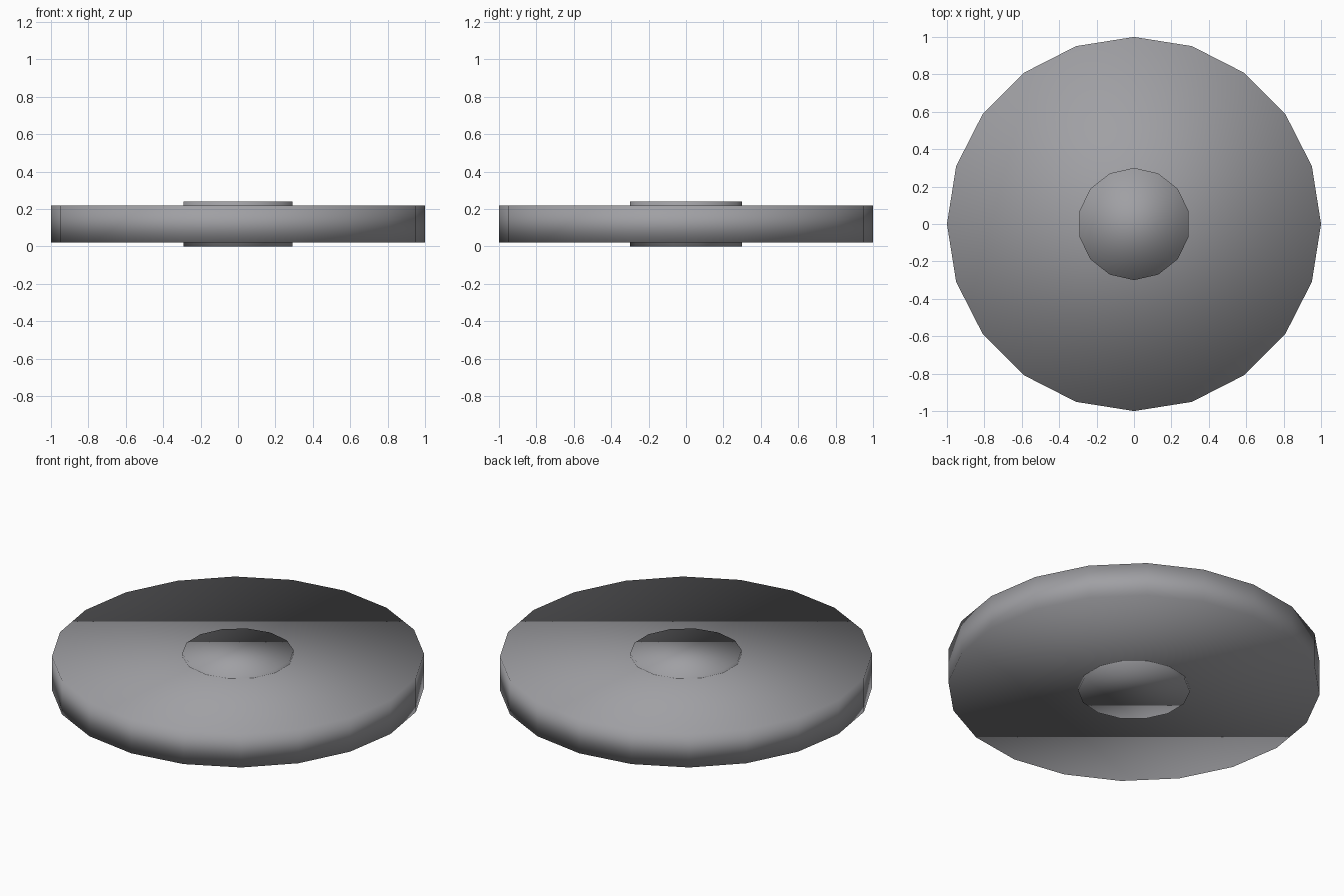
import bpy

if "Cube" in bpy.data.objects:
    bpy.data.objects.remove(bpy.data.objects["Cube"])

# Dark, slightly cool grey shared by both parts
grey = bpy.data.materials.new("dark_grey")
grey.diffuse_color = (0.35, 0.35, 0.37, 1)
grey.use_nodes = True
grey.node_tree.nodes["Principled BSDF"].inputs["Base Color"].default_value = grey.diffuse_color


def disc(name, sides, radius, z0, z1):
    """Upright capped cylinder with a vertex on +y, fully smooth shaded."""
    bpy.ops.mesh.primitive_cylinder_add(
        vertices=sides, radius=radius, depth=z1 - z0,
        location=(0, 0, (z0 + z1) / 2))
    obj = bpy.context.object
    obj.name = name
    obj.data.materials.append(grey)
    bpy.ops.object.shade_smooth()
    return obj


# Wide wheel body
disc("wheel", 20, 1.0, 0.02, 0.22)

# Hub running through the wheel, slightly proud on both faces
disc("hub", 14, 0.3, 0.0, 0.24)
